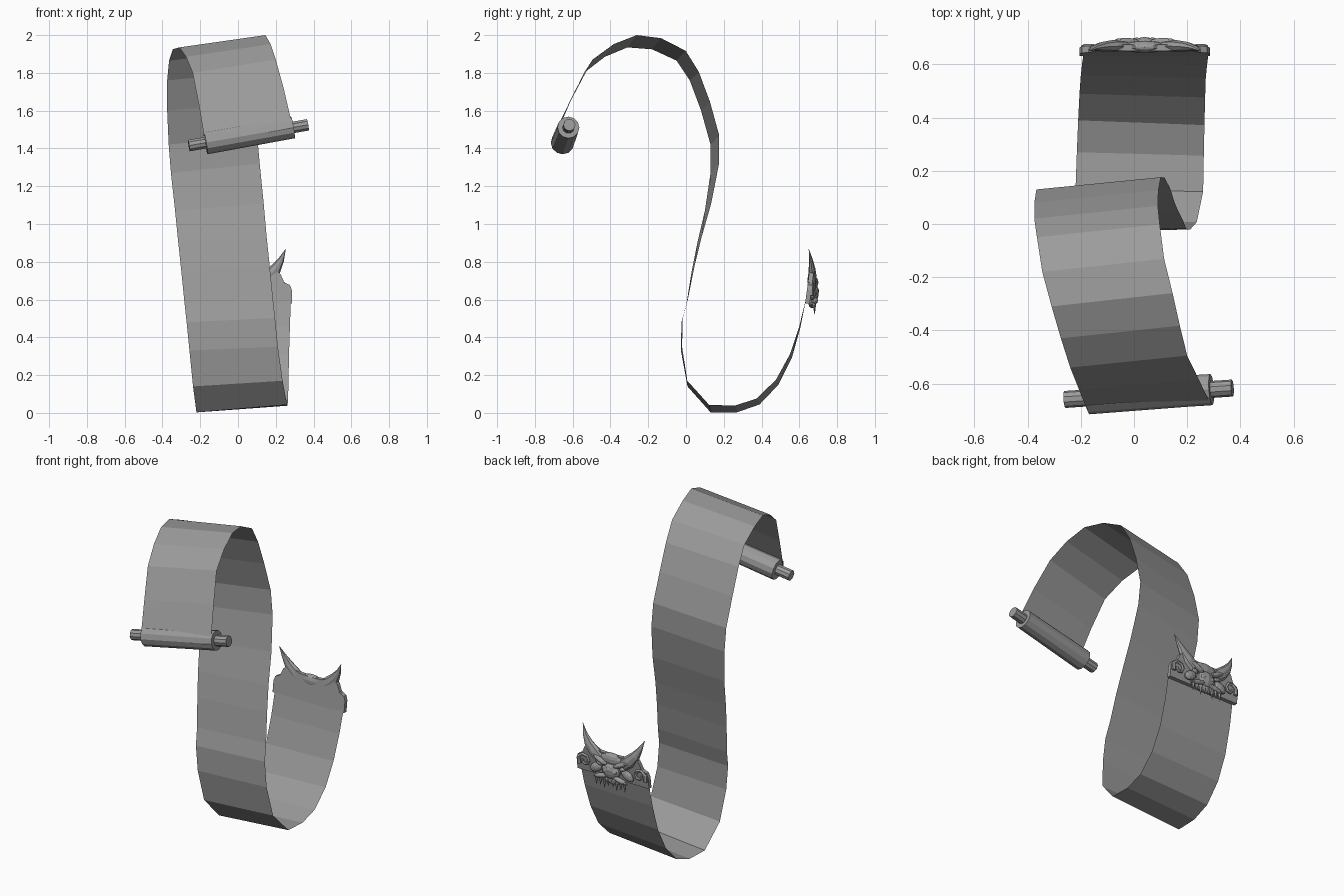
import bpy, bmesh, math
from mathutils import Vector, Matrix

if "Cube" in bpy.data.objects:
    bpy.data.objects.remove(bpy.data.objects["Cube"])

CX = 0.04  # centre line of the beast ornament

# Dark grey stone for every part
grey = bpy.data.materials.new("dark_grey")
grey.diffuse_color = (.33, .33, .33, 1)
grey.use_nodes = True
grey.node_tree.nodes["Principled BSDF"].inputs["Base Color"].default_value = grey.diffuse_color


def finish(name, bm):
    bmesh.ops.recalc_face_normals(bm, faces=bm.faces)
    me = bpy.data.meshes.new(name)
    bm.to_mesh(me)
    bm.free()
    me.materials.append(grey)
    ob = bpy.data.objects.new(name, me)
    bpy.context.collection.objects.link(ob)
    return ob


def tube(name, pts, radii, sides=10, flat=1.0):
    """Tapered tube through points, flattened along y by 'flat'."""
    bm = bmesh.new()
    rings = []
    for i, p in enumerate(pts):
        d = Vector(pts[min(i + 1, len(pts) - 1)]) - Vector(pts[max(i - 1, 0)])
        u = Vector((0, 1, 0))
        u = (u - d.normalized() * u.dot(d.normalized())).normalized()
        v = d.cross(u).normalized()
        rings.append([bm.verts.new(Vector(p) + radii[i] * (u * flat * math.cos(a) + v * math.sin(a)))
                      for a in (2 * math.pi * k / sides for k in range(sides))])
    for a, b in zip(rings, rings[1:]):
        for k in range(sides):
            bm.faces.new((a[k], a[(k + 1) % sides], b[(k + 1) % sides], b[k]))
    bm.faces.new(rings[0])
    bm.faces.new(rings[-1])
    return finish(name, bm)


def lump(name, loc, size, roll=0.0):
    """Faceted ellipsoid rolled about the y axis."""
    bm = bmesh.new()
    m = Matrix.Translation(loc) @ Matrix.Rotation(roll, 4, 'Y') @ Matrix.Diagonal((*size, 1))
    bmesh.ops.create_uvsphere(bm, u_segments=10, v_segments=7, radius=1, matrix=m)
    return finish(name, bm)


# Ribbon: left edge, from the roll over the top and down to the ornament
left = [(-.172, -.71, 1.42), (-.207, -.622, 1.63), (-.24, -.54, 1.80), (-.275, -.43, 1.885),
        (-.31, -.31, 1.935), (-.345, -.18, 1.925), (-.365, -.05, 1.865), (-.375, .02, 1.76),
        (-.375, .08, 1.60), (-.367, .13, 1.42), (-.355, .13, 1.27), (-.333, .10, 1.07),
        (-.316, .06, .90), (-.30, .03, .75), (-.283, .003, .58), (-.272, -.024, .48),
        (-.257, -.027, .33), (-.238, .008, .14), (-.22, .13, .003), (-.215, .27, .003),
        (-.21, .39, .045), (-.205, .49, .15), (-.20, .56, .29), (-.195, .605, .45),
        (-.19, .637, .61)]
# offset to the right edge at key stations: station, dx, dy, dz
keys = [(0, .462, .028, .09), (2, .44, .045, .07), (4, .455, .05, .065), (7, .465, .048, .045),
        (10, .47, .045, .05), (12, .468, .022, .028), (14, .468, .008, .025), (16, .468, .006, .02),
        (18, .48, -.008, .04), (20, .475, -.018, .03), (22, .47, -.01, .02), (24, .47, 0, 0)]


def offset(i):
    for a, b in zip(keys, keys[1:]):
        if a[0] <= i <= b[0]:
            return Vector(a[1:]).lerp(Vector(b[1:]), (i - a[0]) / (b[0] - a[0]))


bm = bmesh.new()
pairs = [(bm.verts.new(p), bm.verts.new(Vector(p) + offset(i))) for i, p in enumerate(left)]
for a, b in zip(pairs, pairs[1:]):
    bm.faces.new((a[0], a[1], b[1], b[0]))
finish("ribbon", bm)

# Rolled end and its rod, on one tilted axis
end_a, end_b = Vector((-.26, -.66, 1.415)), Vector((.37, -.617, 1.525))
tube("rolled_end", [end_a.lerp(end_b, .14), end_a.lerp(end_b, .875)], [.062, .058], 12)
tube("rod", [end_a, end_b], [.032, .032], 10)

# Backing plate of the ornament: mirrored outline, leaning slightly
half = [(0, .58), (.245, .58), (.245, .65), (.235, .677), (.205, .69), (.185, .735), (.15, .765),
        (.08, .735), (0, .73)]
outline = half + [(-x, z) for x, z in reversed(half[1:-1])]
bm = bmesh.new()
face = bm.faces.new([bm.verts.new((CX + x, .631 + (z - .58) * .13, z)) for x, z in outline])
new = bmesh.ops.extrude_face_region(bm, geom=[face])["geom"]
bmesh.ops.translate(bm, vec=(0, .024, 0), verts=[g for g in new if isinstance(g, bmesh.types.BMVert)])
finish("ornament_plate", bm)

# Beast face, centre parts
lump("forehead", (CX, .666, .702), (.085, .024, .04))
lump("snout", (CX, .675, .635), (.062, .028, .05))
lump("nose", (CX, .69, .645), (.03, .014, .02))
lump("jaw", (CX, .668, .58), (.085, .02, .025))

# Beast face, mirrored parts
for s, side in ((1, "right"), (-1, "left")):
    def P(x, y, z):
        return (CX + s * x, y, z)
    tube("horn_" + side, [P(.08, .668, .69), P(.12, .669, .722), P(.16, .667, .763),
                          P(.188, .662, .81), P(.212, .65, .867)], [.036, .038, .03, .016, .001], 8, .6)
    lump("brow_" + side, P(.07, .683, .69), (.06, .018, .015), -s * .45)
    lump("eye_" + side, P(.08, .675, .664), (.022, .014, .012), -s * .3)
    lump("cheek_" + side, P(.108, .668, .628), (.045, .018, .028), s * .5)
    lump("nostril_" + side, P(.03, .69, .637), (.018, .012, .015))
    lump("lip_" + side, P(.06, .682, .595), (.058, .017, .014), s * .25)
    # curled ear: a spiral
    turn = [(a, .046 - .0042 * k) for k, a in enumerate(.9 * j - .6 for j in range(9))]
    tube("ear_" + side, [P(.188 + r * math.cos(a), .664, .648 + r * math.sin(a)) for a, r in turn],
         [.014 - .0008 * k for k in range(9)], 6)
    # teeth
    for k, (x, drop) in enumerate(((.014, .03), (.04, .048), (.068, .035), (.095, .04))):
        tube(f"tooth_{side}_{k}", [P(x, .678, .582), P(x + .003, .681, .57 - drop)], [.012, .001], 5)
